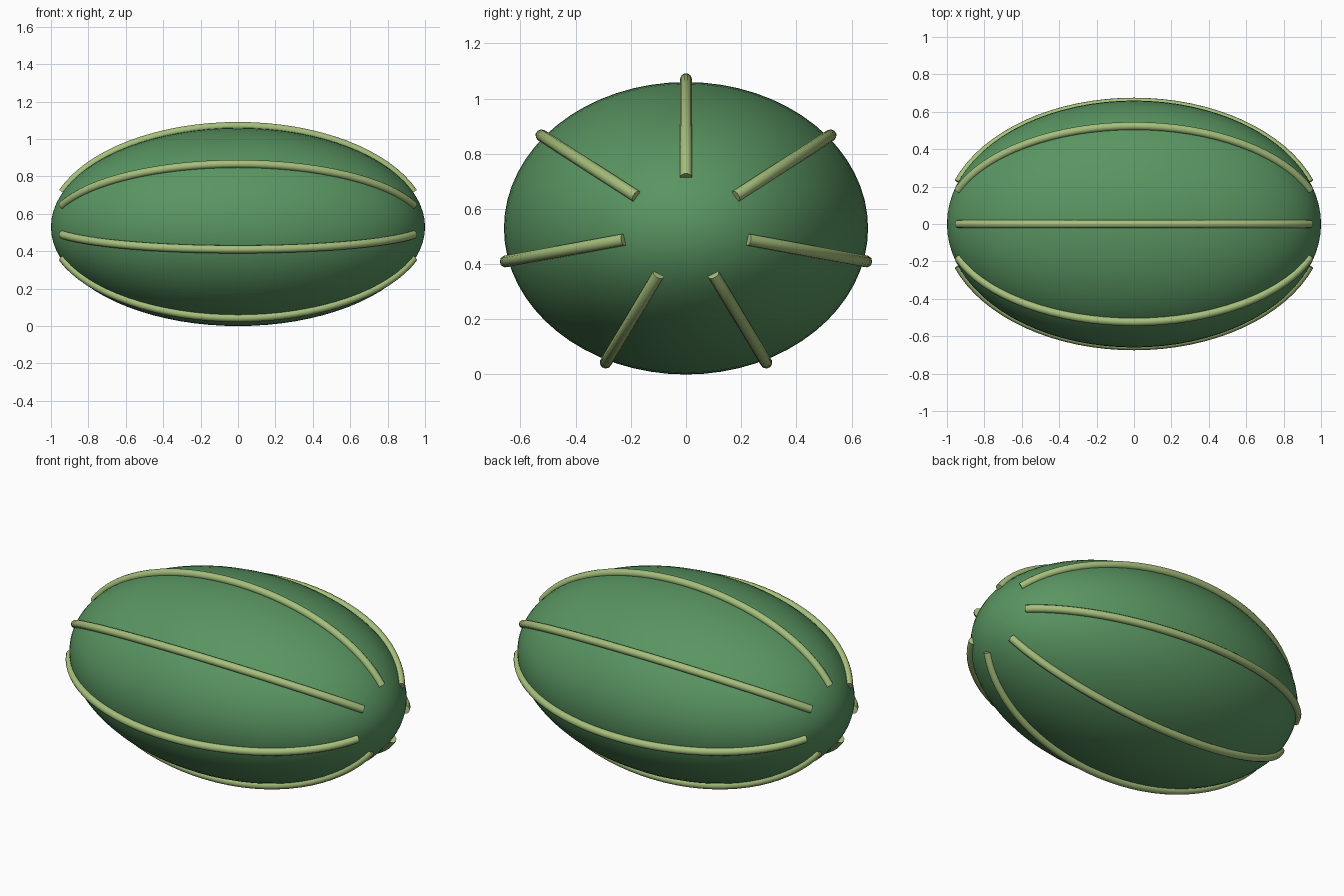
import bpy
from math import sin, cos, pi

if "Cube" in bpy.data.objects:
    bpy.data.objects.remove(bpy.data.objects["Cube"])


def material(name, color):
    m = bpy.data.materials.new(name)
    m.diffuse_color = (*color, 1)
    m.use_nodes = True
    m.node_tree.nodes["Principled BSDF"].inputs["Base Color"].default_value = m.diffuse_color
    return m


skin = material("dark_green", (0.10, 0.30, 0.12))
stripe = material("light_green", (0.38, 0.52, 0.20))
CZ = 0.53

# Melon body: ellipsoid with its poles on the x axis
bpy.ops.mesh.primitive_uv_sphere_add(segments=64, ring_count=40, radius=1,
                                     location=(0, 0, CZ), rotation=(0, pi / 2, 0))
body = bpy.context.object
body.name = "body"
body.scale = (0.53, 0.66, 1.0)
bpy.ops.object.transform_apply(location=False, rotation=True, scale=True)
bpy.ops.object.shade_smooth()
body.data.materials.append(skin)


# Raised ribs: tubes running end to end, seven around the body
def rib(index, count=7, steps=32, end=0.35):
    a = 2 * pi * index / count
    curve = bpy.data.curves.new("rib", 'CURVE')
    curve.dimensions = '3D'
    curve.bevel_depth = 0.022
    curve.bevel_resolution = 3
    curve.use_fill_caps = True
    path = curve.splines.new('POLY')
    path.points.add(steps)
    for i, p in enumerate(path.points):
        t = end + (pi - 2 * end) * i / steps
        p.co = (cos(t), 0.67 * sin(t) * sin(a), CZ + 0.54 * sin(t) * cos(a), 1)
    curve.materials.append(stripe)
    obj = bpy.data.objects.new(f"rib_{index + 1}", curve)
    bpy.context.collection.objects.link(obj)
    bpy.ops.object.select_all(action='DESELECT')
    obj.select_set(True)
    bpy.context.view_layer.objects.active = obj
    bpy.ops.object.convert(target='MESH')
    bpy.ops.object.shade_smooth_by_angle(angle=pi / 4)


for i in range(7):
    rib(i)
